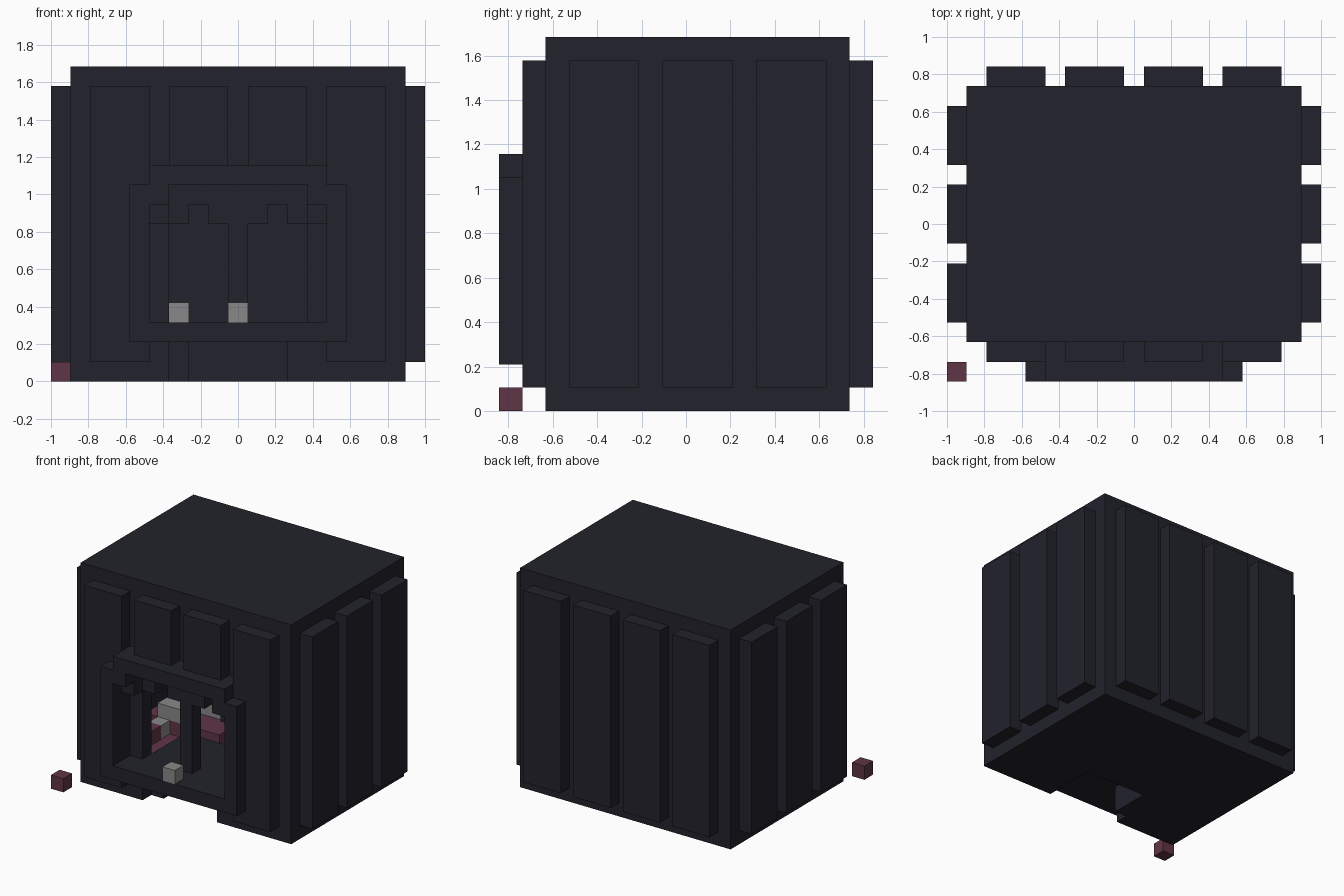
import bpy, bmesh
from itertools import product
from mathutils import Vector

if "Cube" in bpy.data.objects:
    bpy.data.objects.remove(bpy.data.objects["Cube"], do_unlink=True)

UNIT = 2 / 19                       # one block
ORIGIN = Vector((9.5, 8, 0))        # centre of the block grid


def material(name, rgb):
    mat = bpy.data.materials.new(name)
    mat.use_nodes = True
    mat.diffuse_color = (*rgb, 1)
    mat.node_tree.nodes["Principled BSDF"].inputs["Base Color"].default_value = (*rgb, 1)
    return mat


def cells(box):
    x0, x1, y0, y1, z0, z1 = box
    return set(product(range(x0, x1), range(y0, y1), range(z0, z1)))


def blocks(name, mat, solids, holes=()):
    """Fill solids with blocks, carve holes, and keep only the outer skin."""
    filled = set().union(*map(cells, solids)) - set().union(*map(cells, holes))
    bm = bmesh.new()
    for cell in filled:
        for axis, side in product(range(3), (0, 1)):
            step = Vector((0, 0, 0))
            step[axis] = 2 * side - 1
            if tuple(int(a + b) for a, b in zip(cell, step)) in filled:
                continue
            ring = []
            for u, v in ((0, 0), (1, 0), (1, 1), (0, 1)):
                p = Vector(cell)
                p[axis] += side
                p[(axis + 1) % 3] += u
                p[(axis + 2) % 3] += v
                ring.append(bm.verts.new((p - ORIGIN) * UNIT))
            bm.faces.new(ring if side else ring[::-1])
    bmesh.ops.remove_doubles(bm, verts=bm.verts, dist=UNIT / 100)
    bmesh.ops.dissolve_limit(bm, angle_limit=0.01, verts=bm.verts, edges=bm.edges)
    mesh = bpy.data.meshes.new(name)
    bm.to_mesh(mesh)
    bm.free()
    mesh.materials.append(mat)
    obj = bpy.data.objects.new(name, mesh)
    bpy.context.collection.objects.link(obj)
    return obj


dark = material("dark_slate", (0.016, 0.016, 0.025))
pink = material("dusky_pink", (0.117, 0.036, 0.061))
grey = material("bone_grey", (0.25, 0.25, 0.25))

# Hollow shell with two notched windows and a recess under the doorway
windows = [(6, 9, 2, 3, 3, 8), (10, 13, 2, 3, 3, 8), (7, 8, 2, 3, 8, 9), (11, 12, 2, 3, 8, 9)]
blocks("shell", dark, [(1, 18, 2, 15, 0, 16)],
       [(2, 17, 3, 14, 1, 15), (7, 12, 2, 6, 0, 2), (6, 7, 2, 3, 0, 2)] + windows)

# Raised inner platform that houses the recess
blocks("inner_platform", dark, [(6, 13, 3, 7, 0, 3)], [(7, 12, 3, 6, 0, 2)])

# Ribs on the sides, back and front
for i, y in enumerate((3, 7, 11)):
    blocks(f"right_rib_{i}", dark, [(0, 1, y, y + 3, 1, 15)])
    blocks(f"left_rib_{i}", dark, [(18, 19, y, y + 3, 1, 15)])
for i, x in enumerate((2, 6, 10, 14)):
    blocks(f"back_rib_{i}", dark, [(x, x + 3, 15, 16, 1, 15)])
    bottom = 11 if x in (6, 10) else 1
    blocks(f"front_rib_{i}", dark, [(x, x + 3, 1, 2, bottom, 15)],
           [(4, 15, 1, 2, 2, 10), (5, 14, 1, 2, 10, 11)])

# Arched door frame with corner blocks hanging behind it
blocks("door_frame", dark,
       [(4, 15, 0, 2, 2, 10), (5, 14, 0, 2, 10, 11)],
       [(5, 14, 0, 2, 3, 9), (6, 13, 0, 2, 9, 10)])
for side, x in (("right", 5), ("left", 13)):
    blocks(f"{side}_corner_block", dark, [(x, x + 1, 1, 2, 8, 9)])

# Interior floor and heaps
blocks("inner_floor", pink,
       [(2, 17, 3, 14, 1, 2), (2, 4, 4, 7, 2, 3), (2, 8, 8, 14, 2, 3), (11, 15, 9, 13, 2, 3)],
       [(6, 13, 3, 7, 1, 2)])
blocks("right_heap", grey, [(3, 5, 8, 10, 3, 4), (3, 4, 7, 8, 2, 3)])
blocks("back_heap", grey, [(5, 7, 10, 12, 3, 4)])

# Loose blocks outside
blocks("sill_block", grey, [(9, 10, 0, 1, 3, 4)])
blocks("ground_block", pink, [(0, 1, 0, 1, 0, 1)])
